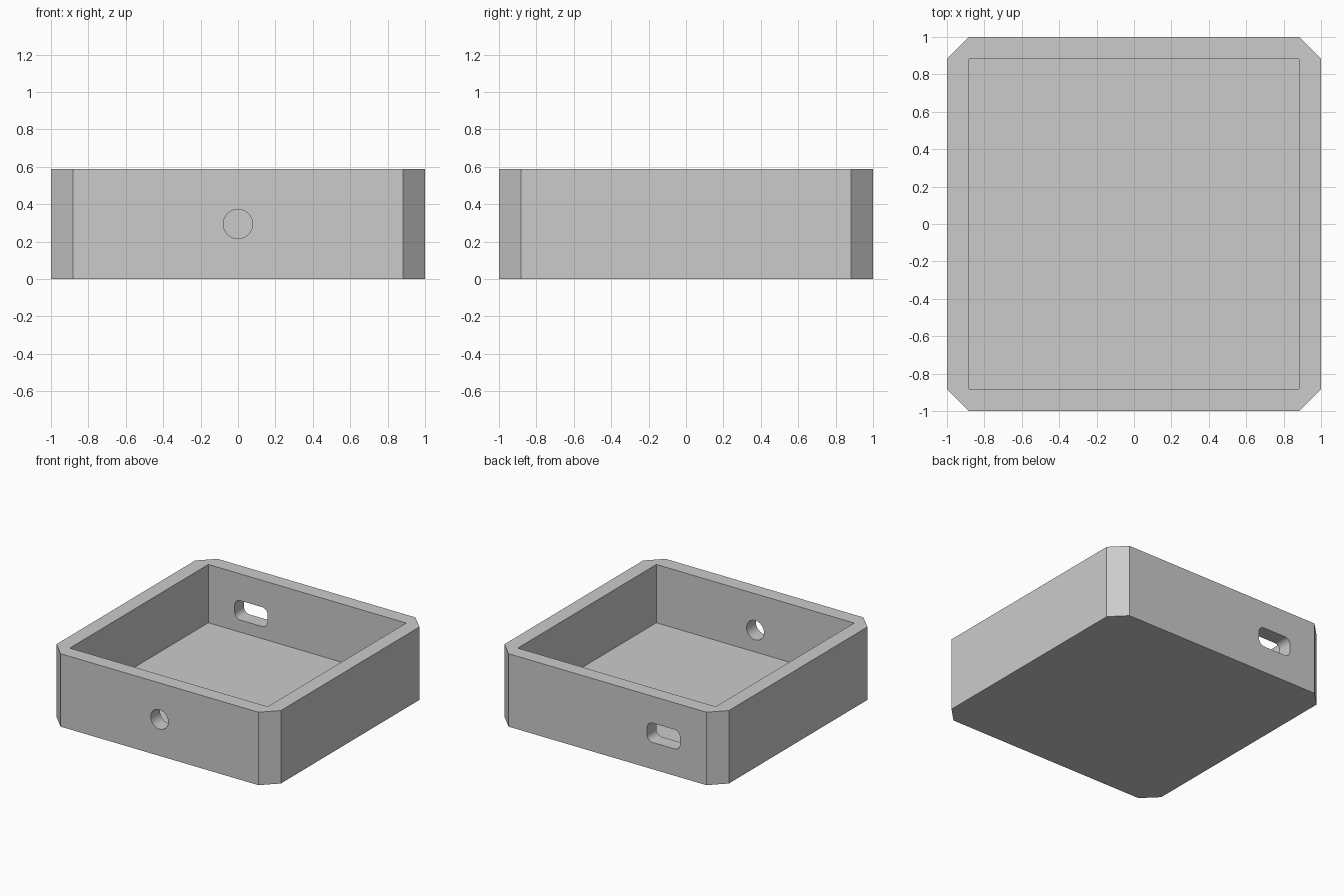
import bpy
import bmesh
from math import pi, cos, sin
from mathutils import Matrix, Vector

default = bpy.data.objects.get("Cube")
if default:
    bpy.data.objects.remove(default, do_unlink=True)

HALF, HEIGHT, WALL = 1.0, 0.588, 0.118
INNER = HALF - WALL

grey = bpy.data.materials.new("plain_grey")
grey.use_nodes = True
grey.diffuse_color = (0.6, 0.6, 0.6, 1)
grey.node_tree.nodes["Principled BSDF"].inputs["Base Color"].default_value = (0.6, 0.6, 0.6, 1)


def prism(name, outline, depth, matrix=Matrix()):
    """Extrude a flat outline upward, then place it with a matrix."""
    bm = bmesh.new()
    base = bm.faces.new([bm.verts.new((x, y, 0)) for x, y in outline])
    top = bmesh.ops.extrude_face_region(bm, geom=[base])["geom"]
    verts = [v for v in top if isinstance(v, bmesh.types.BMVert)]
    bmesh.ops.translate(bm, verts=verts, vec=(0, 0, depth))
    bmesh.ops.transform(bm, matrix=matrix, verts=bm.verts)
    bmesh.ops.recalc_face_normals(bm, faces=bm.faces)
    mesh = bpy.data.meshes.new(name)
    bm.to_mesh(mesh)
    bm.free()
    mesh.materials.append(grey)
    obj = bpy.data.objects.new(name, mesh)
    bpy.context.collection.objects.link(obj)
    return obj


def rounded_rect(half_w, half_h, radius, steps):
    """Rectangle outline whose corners are arcs; one step gives a chamfer."""
    points = []
    for quarter, (sx, sy) in enumerate([(1, 1), (-1, 1), (-1, -1), (1, -1)]):
        for i in range(steps + 1):
            a = (quarter + i / steps) * pi / 2
            points.append((sx * (half_w - radius) + radius * cos(a),
                           sy * (half_h - radius) + radius * sin(a)))
    return points


def through_wall(x, y):
    """Stand a prism along -y at mid height, starting at the given place."""
    return Matrix.Translation(Vector((x, y, HEIGHT / 2))) @ Matrix.Rotation(pi / 2, 4, "X")


# Open tray with chamfered corners
tray = prism("tray", rounded_rect(HALF, HALF, WALL, 1), HEIGHT)

# Square pocket, round front hole, rounded slot in the back wall
square = [(-INNER, -INNER), (INNER, -INNER), (INNER, INNER), (-INNER, INNER)]
circle = [(0.078 * cos(i * pi / 24), 0.078 * sin(i * pi / 24)) for i in range(48)]
cutters = [
    prism("pocket_cutter", square, HEIGHT, Matrix.Translation((0, 0, WALL))),
    prism("front_hole_cutter", circle, 0.3, through_wall(0, -INNER + 0.1)),
    prism("back_slot_cutter", rounded_rect(0.147, 0.078, 0.05, 10), 0.3,
          through_wall(-0.5, HALF + 0.1)),
]

bpy.context.view_layer.objects.active = tray
tray.select_set(True)
for cutter in cutters:
    cutter.hide_render = True
    cut = tray.modifiers.new(cutter.name, "BOOLEAN")
    cut.operation, cut.solver, cut.object = "DIFFERENCE", "EXACT", cutter
    bpy.ops.object.modifier_apply(modifier=cut.name)
    bpy.data.objects.remove(cutter, do_unlink=True)

# Smooth hole walls, crisp corners
bpy.ops.object.shade_smooth_by_angle(angle=pi / 6)
